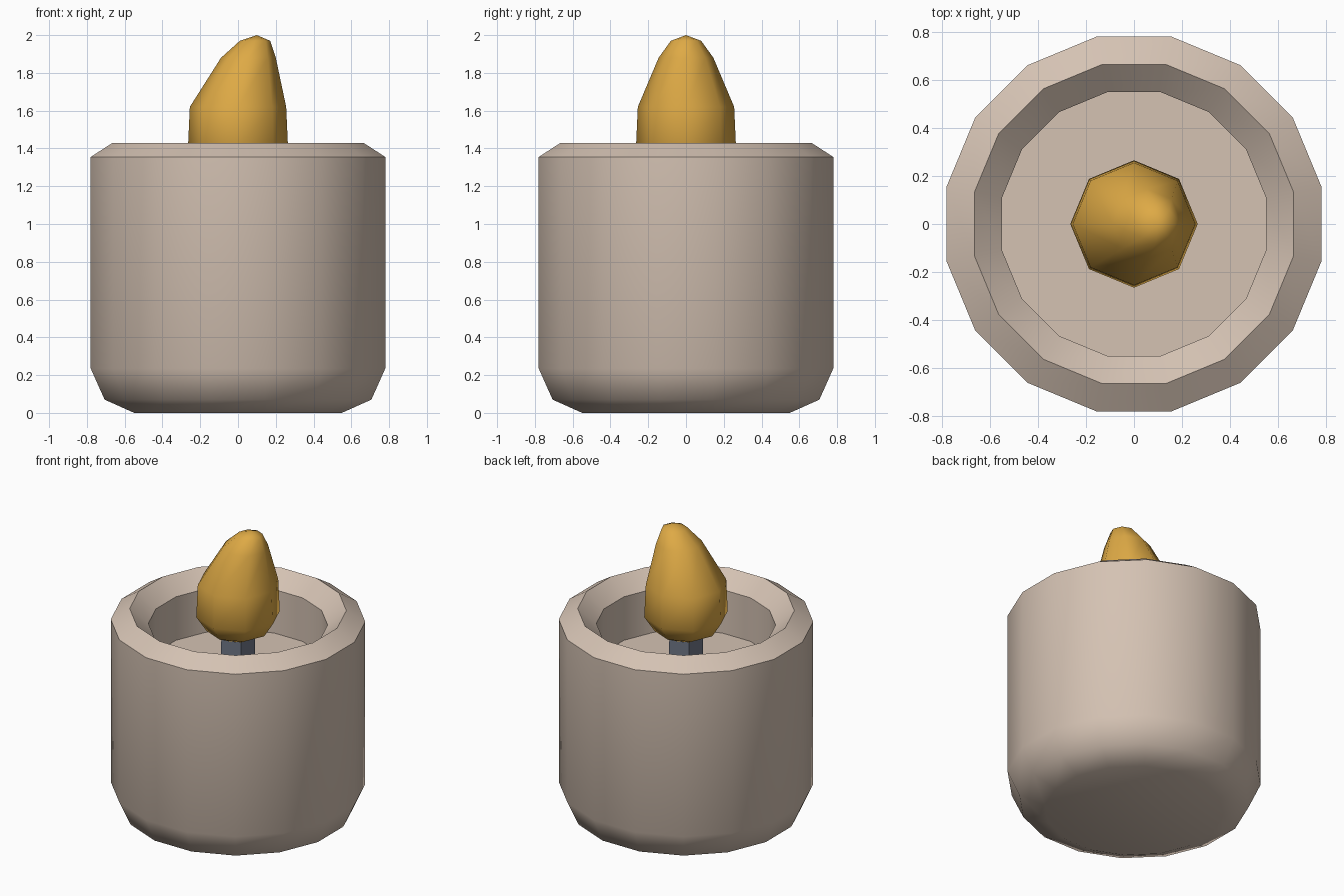
import bpy, bmesh, math

if "Cube" in bpy.data.objects:
    bpy.data.objects.remove(bpy.data.objects["Cube"])


def material(name, rgb):
    m = bpy.data.materials.new(name)
    m.diffuse_color = (*rgb, 1)
    m.use_nodes = True
    m.node_tree.nodes["Principled BSDF"].inputs["Base Color"].default_value = m.diffuse_color
    return m


def lathe(name, rings, sides, offset, mat, smooth):
    """Stack of (radius, z, x-shift) rings, capped at both ends; radius 0 is a tip."""
    bm = bmesh.new()
    loops = []
    for r, z, cx in rings:
        if r == 0:
            loops.append([bm.verts.new((cx, 0, z))] * sides)
            continue
        angles = [offset + 2 * math.pi * i / sides for i in range(sides)]
        loops.append([bm.verts.new((cx + r * math.cos(a), r * math.sin(a), z)) for a in angles])
    for a, b in zip(loops, loops[1:]):
        for i in range(sides):
            j = (i + 1) % sides
            quad = [a[i], a[j], b[j], b[i]]
            bm.faces.new(list(dict.fromkeys(quad)))
    for loop in (loops[0][::-1], loops[-1]):
        if len(set(loop)) > 2:
            bm.faces.new(loop)
    bmesh.ops.recalc_face_normals(bm, faces=bm.faces)
    mesh = bpy.data.meshes.new(name)
    bm.to_mesh(mesh)
    bm.free()
    mesh.materials.append(mat)
    ob = bpy.data.objects.new(name, mesh)
    bpy.context.collection.objects.link(ob)
    if smooth:
        bpy.ops.object.select_all(action='DESELECT')
        ob.select_set(True)
        bpy.context.view_layer.objects.active = ob
        bpy.ops.object.shade_smooth_by_angle(angle=math.radians(smooth))
    return ob


wax = material("warm_wax", (0.66, 0.54, 0.45))
fire = material("golden_flame", (0.73, 0.40, 0.06))
dark = material("slate_wick", (0.16, 0.185, 0.245))

# Wax body with bevelled rim and sunken well
lathe("candle_body", [(0.56, 0, 0), (0.72, 0.07, 0), (0.795, 0.235, 0), (0.795, 1.355, 0),
                      (0.677, 1.43, 0), (0.56, 1.33, 0), (0.56, 1.03, 0)],
      16, math.pi / 16, wax, 45)

# Square wick standing in the well
lathe("wick", [(0.11, 1.02, 0), (0.104, 1.34, 0)], 4, math.pi / 4, dark, 0)

# Flame leaning towards +x
lathe("flame", [(0.10, 1.25, 0), (0.20, 1.30, 0), (0.265, 1.40, 0), (0.255, 1.62, 0),
                (0.145, 1.88, 0.055), (0.08, 1.97, 0.09), (0, 2.0, 0.1)],
      8, 0, fire, 60)
